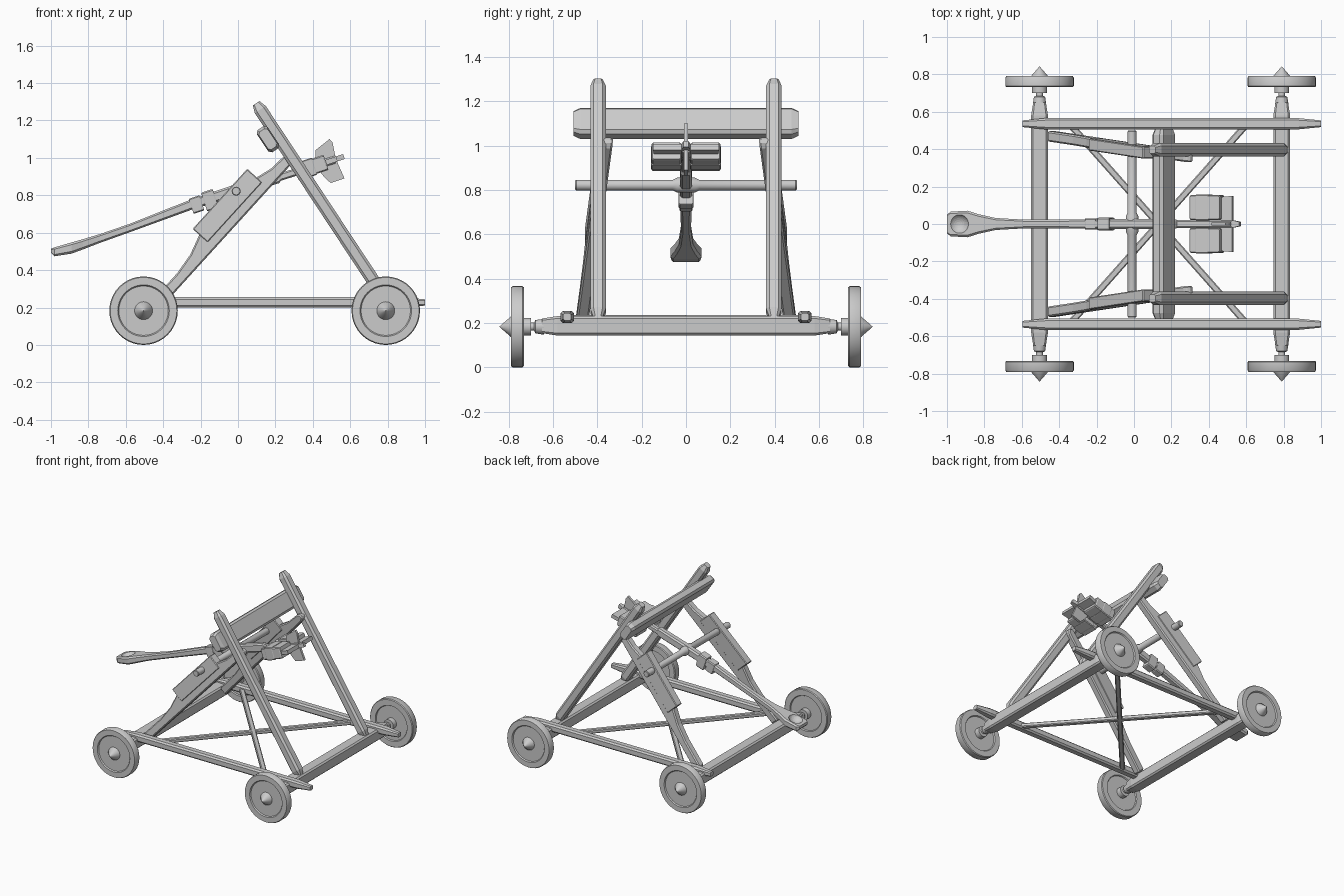
import bpy, bmesh, math
from mathutils import Vector, Matrix

if "Cube" in bpy.data.objects:
    bpy.data.objects.remove(bpy.data.objects["Cube"])


def finish(name, bm, smooth=False, bevel=0):
    bmesh.ops.recalc_face_normals(bm, faces=bm.faces)
    me = bpy.data.meshes.new(name)
    bm.to_mesh(me)
    bm.free()
    ob = bpy.data.objects.new(name, me)
    bpy.context.collection.objects.link(ob)
    if bevel:
        m = ob.modifiers.new("bevel", 'BEVEL')
        m.width, m.segments, m.limit_method = bevel, 1, 'ANGLE'
    if smooth:
        bpy.ops.object.select_all(action='DESELECT')
        ob.select_set(True)
        bpy.context.view_layer.objects.active = ob
        bpy.ops.object.shade_smooth_by_angle(angle=math.radians(35))
    return ob


def loft(name, rings, **kw):
    bm = bmesh.new()
    vs = [[bm.verts.new(p) for p in r] for r in rings]
    n = len(vs[0])
    for a, b in zip(vs, vs[1:]):
        for i in range(n):
            bm.faces.new((a[i], a[(i + 1) % n], b[(i + 1) % n], b[i]))
    bm.faces.new(vs[0])
    bm.faces.new(vs[-1])
    return finish(name, bm, **kw)


def octagon(w, h, c):
    return [(w, h - c), (w - c, h), (c - w, h), (-w, h - c),
            (-w, c - h), (c - w, -h), (w - c, -h), (w, c - h)]


def beam(name, p0, p1, w, h, up=(0, 0, 1), inset=0.02, tip=0.7, c=0.2):
    """Chamfered bar from p0 to p1; w and h are full section sizes."""
    p0, p1 = Vector(p0), Vector(p1)
    d = (p1 - p0).normalized()
    side = d.cross(Vector(up)).normalized()
    u = side.cross(d)
    sec = octagon(w / 2, h / 2, min(w, h) * c)
    L = (p1 - p0).length
    st = [(0, tip), (inset, 1), (L - inset, 1), (L, tip)]
    return loft(name, [[p0 + d * t + (side * a + u * b) * k for a, b in sec] for t, k in st])


def lathe_y(name, prof, x, z, sgn, seg=40):
    rings = [[(x + r * math.cos(2 * math.pi * i / seg), sgn * y,
               z + r * math.sin(2 * math.pi * i / seg)) for i in range(seg)] for r, y in prof]
    return loft(name, rings, smooth=True)


def plate(name, pts, y0, y1, to3d, bevel=0):
    return loft(name, [[to3d(a, b, y) for a, b in pts] for y in (y0, y1)], bevel=bevel)


# Wheels with stub axles and pointed hubs, on two axle beams
wheel = [(0.036, 0.64), (0.03, 0.68), (0.018, 0.685), (0.018, 0.70), (0.04, 0.70), (0.04, 0.74),
         (0.13, 0.74), (0.135, 0.732), (0.178, 0.732), (0.183, 0.738), (0.183, 0.782),
         (0.178, 0.79), (0.138, 0.79), (0.132, 0.782), (0.048, 0.782), (0.046, 0.79), (0.001, 0.842)]
for label, x in (("left", -0.505), ("right", 0.79)):
    beam(label + "_axle_beam", (x, -0.65, 0.187), (x, 0.65, 0.187), 0.09, 0.088, inset=0.07, tip=0.75, c=0.12)
    for s in (-1, 1):
        lathe_y(label + "_wheel", wheel, x, 0.183, s)

# Throwing-arm direction used by arm fittings
A = Vector((0.949, 0, 0.316))
N = Vector((-0.316, 0, 0.949))
# Leg direction
LU, LN = (0.673, 0.74), (-0.74, 0.673)


def leg_point(s, n, off, sgn):
    x = -0.37 + LU[0] * s + LN[0] * n
    z = 0.29 + LU[1] * s + LN[1] * n
    xc = -0.37 + LU[0] * s
    return (x, sgn * (0.478 - 0.15 * (xc + 0.5) + off), z)


leg_prof = [(-0.11, -0.03), (0.97, -0.03), (1.0, -0.015), (1.0, 0.012), (0.98, 0.026), (0.85, 0.035),
            (0.764, 0.06), (0.55, 0.08), (0.33, 0.08), (0.22, 0.045), (0.1, 0.03), (-0.11, 0.03)]
block_prof = [(0.33, 0.02), (0.764, 0.02), (0.764, 0.128), (0.33, 0.128)]

for s in (-1, 1):
    # Side rail with tapered tips
    beam("side_rail", (-0.595, s * 0.536, 0.227), (1.0, s * 0.536, 0.227), 0.06, 0.056, inset=0.12, tip=0.6)
    # Tall sloping post
    beam("sloping_post", (0.805, s * 0.397, 0.22), (0.097, s * 0.397, 1.292), 0.07, 0.07,
         inset=0.04, tip=0.6)
    # Shaped leg and its thick cheek block
    f = lambda a, b, y, s=s: leg_point(a, b, y, s)
    plate("shaped_leg", leg_prof, -0.028, 0.028, f, bevel=0.008)
    plate("cheek_block", block_prof, -0.032, 0.032, f, bevel=0.005)
    # Diagonal floor brace
    beam("floor_brace", (-0.34, s * 0.53, 0.22), (0.60, -s * 0.53, 0.22), 0.036, 0.03, inset=0.01, tip=0.9)

# Stop beam across the posts
beam("stop_beam", (0.16, -0.507, 1.1), (0.16, 0.507, 1.1), 0.07, 0.142,
     up=(0.555, 0, -0.83), inset=0.03, tip=0.8, c=0.22)

# Pivot rod
lathe_y("pivot_rod", [(0.02, -0.5), (0.024, -0.495), (0.024, -0.06), (0.034, -0.04), (0.034, 0.04),
                      (0.024, 0.06), (0.024, 0.495), (0.02, 0.5)], -0.01, 0.822, 1, 16)

# Throwing arm with spoon: stations of x, top, bottom, half width
stations = [(-1.0, 0.515, 0.493, 0.05), (-0.98, 0.522, 0.474, 0.066), (-0.89, 0.548, 0.488, 0.071),
            (-0.83, 0.565, 0.51, 0.052), (-0.74, 0.592, 0.545, 0.032), (-0.58, 0.647, 0.602, 0.023),
            (-0.25, 0.778, 0.722, 0.025), (-0.01, 0.86, 0.795, 0.027), (0.22, 0.93, 0.865, 0.025),
            (0.23, 0.92, 0.878, 0.022), (0.52, 1.012, 0.97, 0.022)]
rings = []
for x, t, b, w in stations:
    h = (t - b) / 2
    rings.append([(x, a, (t + b) / 2 + c) for a, c in octagon(w, h, min(w, h) * 0.4)])
arm = loft("throwing_arm", rings)

# Bowl hollow cutter
bm = bmesh.new()
bmesh.ops.create_uvsphere(bm, u_segments=24, v_segments=16, radius=0.057,
                          matrix=Matrix.Translation((-0.94, 0, 0.562)))
cutter = finish("bowl_cutter", bm)
cutter.hide_render = True
cutter.hide_viewport = True
m = arm.modifiers.new("bowl", 'BOOLEAN')
m.operation, m.object, m.solver = 'DIFFERENCE', cutter, 'EXACT'


def on_arm(x):
    return Vector((x, 0, 0.985 + 0.325 * (x - 0.5)))


# Binding collars on the arm
for x, length, high, wide in ((-0.222, 0.06, 0.085, 0.06), (-0.15, 0.065, 0.105, 0.068)):
    beam("arm_collar", on_arm(x) - A * length / 2, on_arm(x) + A * length / 2, wide, high,
         up=N, inset=0.006, tip=0.94, c=0.1)

# Counterweight blocks either side of the arm
for s in (-1, 1):
    c = on_arm(0.39) + Vector((0, s * 0.088, 0))
    beam("counterweight", c - A * 0.085, c + A * 0.085, 0.135, 0.085, up=N, inset=0.008, tip=0.92, c=0.08)
    beam("counterweight_band", c - A * 0.05, c + A * 0.02, 0.139, 0.095, up=N, inset=0.005, tip=0.97, c=0.05)

# Tail fins: one upright, one level
tail = on_arm(0.5)
fin = [(-0.09, 0.0), (-0.065, 0.08), (0.027, 0.113), (0.036, 0.09), (0.025, 0.0),
       (0.036, -0.112), (-0.042, -0.112), (-0.065, -0.07)]
plate("upright_fin", fin, -0.009, 0.009,
      lambda a, b, y: tail + A * a + N * b + Vector((0, y, 0)))
level = [(-0.09, 0.14), (0.03, 0.15), (0.03, 0.02), (0.07, 0.012),
         (0.07, -0.012), (0.03, -0.02), (0.03, -0.15), (-0.09, -0.14)]
plate("level_fin", level, -0.014, 0.014,
      lambda a, b, y: tail + A * a + N * y + Vector((0, b, 0)))
